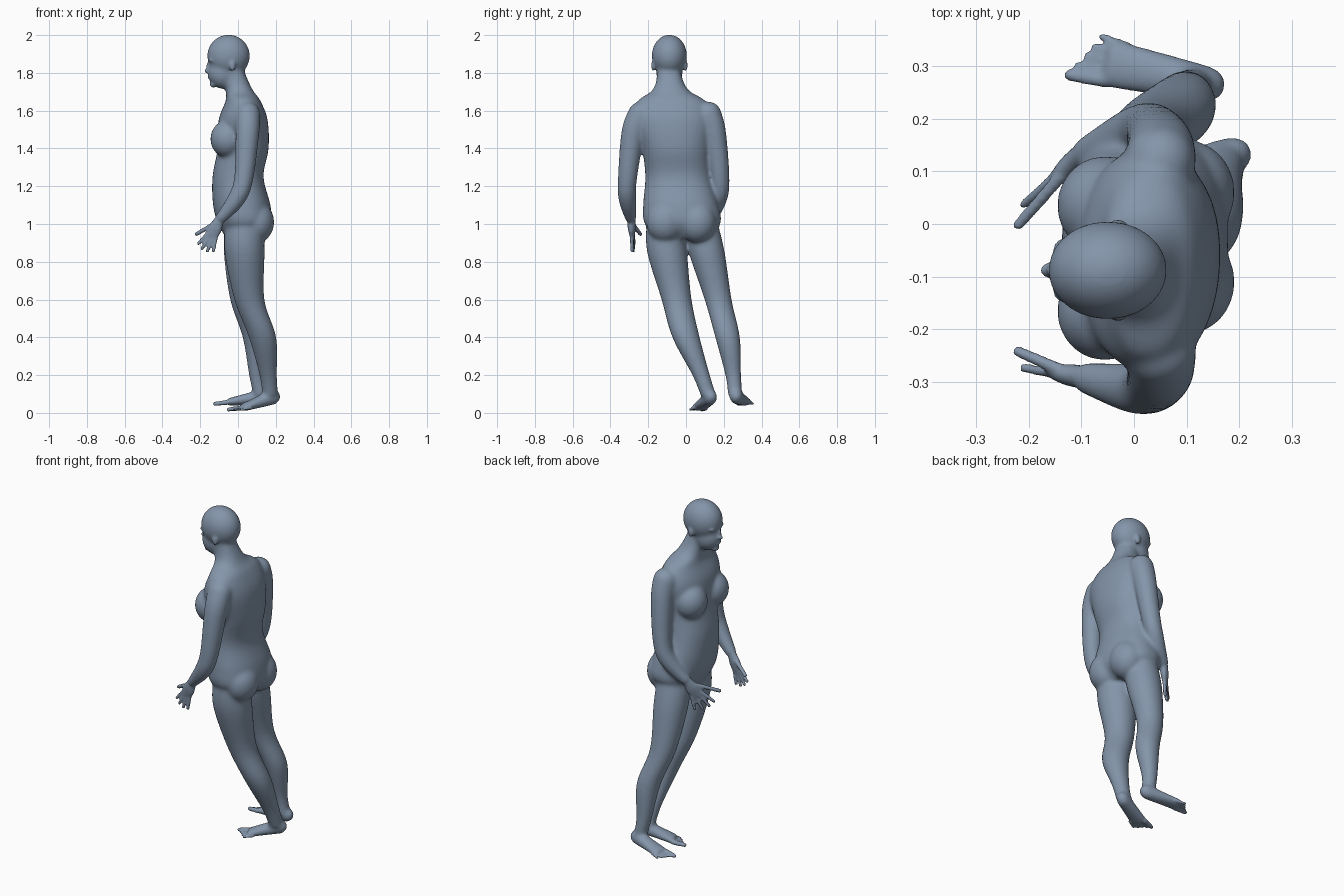
import bpy, bmesh, math
from mathutils import Vector, Matrix

if "Cube" in bpy.data.objects:
    bpy.data.objects.remove(bpy.data.objects["Cube"], do_unlink=True)

colour = (.23, .3, .4, 1)
skin = bpy.data.materials.new("slate_blue")
skin.use_nodes = True
skin.diffuse_color = colour
skin.node_tree.nodes["Principled BSDF"].inputs["Base Color"].default_value = colour

bm = bmesh.new()
body = bpy.data.objects.new("body", bpy.data.meshes.new("body"))
bpy.context.collection.objects.link(body)
bpy.context.view_layer.objects.active = body
body.select_set(True)
UP = Vector((0, 0, 1))
BACK = Vector((1, 0, 0))


def catmull_rom(before, start, end, after, t):
    """Smooth value between start and end."""
    bend = 2 * before - 5 * start + 4 * end - after
    twist = 3 * start - before - 3 * end + after
    return start + ((end - before) * t + bend * t ** 2 + twist * t ** 3) / 2


def refine(rings, steps=5):
    """Add smoothly interpolated rings between the given ones."""
    padded = [rings[0], *rings, rings[-1]]
    result = []
    for window in zip(padded, padded[1:], padded[2:], padded[3:]):
        for step in range(steps):
            result.append([catmull_rom(*values, step / steps) for values in zip(*window)])
    return result + [rings[-1]]


def loft(rings, reference=UP, level=False, power=2, sides=28):
    """Closed tube through rings (x, y, z, radius, radius); level rings stay horizontal."""
    rings = refine(rings)
    centres = [Vector(ring[:3]) for ring in rings]
    last = len(rings) - 1
    loops = []
    for i, (centre, ring) in enumerate(zip(centres, rings)):
        tangent = UP
        if not level:
            tangent = (centres[min(i + 1, last)] - centres[max(i - 1, 0)]).normalized()
        v = tangent.cross(reference).normalized()
        u = v.cross(tangent)
        loop = []
        for k in range(sides):
            angle = math.tau * k / sides
            c, s = (math.copysign(abs(w) ** (2 / power), w)
                    for w in (math.cos(angle), math.sin(angle)))
            loop.append(bm.verts.new(centre + u * c * ring[3] + v * s * ring[4]))
        loops.append(loop)
    for lower, upper in zip(loops, loops[1:]):
        for k in range(sides):
            following = (k + 1) % sides
            bm.faces.new((lower[k], lower[following], upper[following], upper[k]))
    bm.faces.new(reversed(loops[0]))
    bm.faces.new(loops[-1])


def blob(centre, size):
    """Ellipsoid with the given half sizes."""
    matrix = Matrix.Translation(centre) @ Matrix.Diagonal((*size, 1))
    bmesh.ops.create_uvsphere(bm, u_segments=24, v_segments=16, radius=1, matrix=matrix)


def digit(root, tip, radius):
    """Rounded, slightly tapered finger or toe."""
    end = radius * .85
    loft([(*root, radius, radius), (*tip, end, end)], sides=12)
    blob(tip, (end, end, end))


def limb(heights, xs, ys, radii, level):
    """Round tube through joints given by coordinate."""
    loft(list(zip(xs, ys, heights, radii, radii)), BACK, level)


def hand(wrist, forward, thumb_side):
    """Flat palm with four fanned fingers and a thumb."""
    def reach(angle, length):
        return wrist + (forward * math.cos(angle) - UP * math.sin(angle)) * length

    middle = 1.1
    loft([(*reach(middle, -.03), .024, .022),
          (*reach(middle, .01), .028, .022),
          (*reach(middle, .05), .038, .02),
          (*reach(middle, .1), .034, .011)])
    for finger in range(4):
        angle = middle + (finger - 1.4) * .18
        length = .18 - abs(finger - 1.5) * .01
        digit(reach(angle, .08), reach(angle, length), .011)
    digit(reach(.7, .02), reach(.55, .14) + thumb_side * .03, .013)


def foot(heel, ball):
    """Foot flattening and widening from heel to ball."""
    blob(heel, (.036, .034, .036))
    rings = []
    for t in (0, .3, .6, 1):
        rings.append((*heel.lerp(ball, t), .042 - .022 * t, .035 + .015 * t))
    loft(rings)


def toes(heel, ball, inner_sign):
    """Five toes fanned across the ball, the big toe on the inner side."""
    forward = ball - heel
    forward.z = 0
    forward.normalize()
    inner = UP.cross(forward) * inner_sign
    for toe in range(5):
        root = ball + inner * (.034 - toe * .018) - forward * (toe * .007 + .01)
        tip = root + forward * (.07 - toe * .004) + inner * (.004 - toe * .003) - UP * .008
        digit(root, tip, .009 if toe else .014)


def fuse(smoothing):
    """Merge all parts into one continuous, relaxed skin."""
    bmesh.ops.recalc_face_normals(bm, faces=bm.faces)
    bm.to_mesh(body.data)
    remesh = body.modifiers.new("fuse", "REMESH")
    remesh.mode = "VOXEL"
    remesh.voxel_size = .0065
    relax = body.modifiers.new("relax", "SMOOTH")
    relax.factor = .5
    relax.iterations = smoothing
    for modifier in ("fuse", "relax"):
        bpy.ops.object.modifier_apply(modifier=modifier)
    bm.clear()
    bm.from_mesh(body.data)


# Torso and neck, leaning sideways as they rise
torso = [(.92, .03, .09, .12), (1, .035, .14, .2), (1.1, .02, .152, .2),
         (1.25, 0, .135, .175), (1.4, .027, .135, .18), (1.55, .027, .13, .21),
         (1.65, .027, .093, .18), (1.7, .01, .074, .105), (1.75, -.008, .066, .074),
         (1.83, -.03, .055, .06)]
loft([(x, (.8 - z) * .09, z, depth, width) for z, x, depth, width in torso],
     BACK, level=True, power=2.25, sides=40)
for side in (-1, 1):
    blob((-.055, side * .1 - .065, 1.45), (.092, .095, .1))    # breasts
    blob((.1, side * .085 - .025, 1.01), (.092, .1, .11))      # buttocks

# Head
middle = -.088
blob((-.05, middle, 1.89), (.114, .094, .113))      # skull
blob((-.078, middle, 1.8), (.083, .07, .085))       # jaw

# Arms share heights and thickness
arm_heights = (1.58, 1.48, 1.24, 1.13, 1.02)
arm_xs = (.05, .05, .03, -.01, -.1)
arm_radii = (.068, .063, .051, .047, .029)
left_arm_ys = (-.24, -.28, -.31, -.31, -.29)
right_arm_ys = (.12, .15, .18, .17, .13)
for ys in (left_arm_ys, right_arm_ys):
    limb(arm_heights, arm_xs, ys, arm_radii, level=False)
    shoulder = arm_radii[0]
    blob((arm_xs[0], ys[0], arm_heights[0]), (shoulder, shoulder, shoulder))

# Legs share heights and thickness
leg_heights = (1, .85, .6, .4, .2, .09)
leg_radii = (.1, .106, .08, .073, .047, .042)
limb(leg_heights, (.035, .035, .06, .13, .16, .17), (-.11, -.1, -.05, 0, .08, .12),
     leg_radii, level=True)
limb(leg_heights, (.02, .02, .03, .09, .1, .12), (.08, .11, .17, .22, .25, .26),
     [radius * .9 for radius in leg_radii], level=True)
left_foot = Vector((.19, .132, .085)), Vector((.02, .07, .026))
right_foot = Vector((.14, .265, .088)), Vector((-.055, .307, .056))
foot(*left_foot)
foot(*right_foot)
fuse(smoothing=26)

# Face and ears
blob((-.13, middle, 1.74), (.02, .026, .018))       # chin
blob((-.148, middle, 1.775), (.012, .024, .01))     # lips
blob((-.155, middle, 1.83), (.014, .011, .03))      # nose bridge
blob((-.162, middle, 1.81), (.016, .015, .012))     # nose tip
for side in (-1, 1):
    blob((-.136, middle + side * .032, 1.866), (.02, .03, .009))   # brow
    blob((-.03, middle + side * .085, 1.84), (.018, .011, .03))    # ear

# Hands and toes
for ys, drift, thumb in ((left_arm_ys, .15, 1), (right_arm_ys, -.85, -1)):
    hand(Vector((arm_xs[-1], ys[-1], arm_heights[-1])), Vector((-1, drift, 0)),
         Vector((0, thumb, 0)))
toes(*left_foot, -1)
toes(*right_foot, 1)
fuse(smoothing=4)

bm.free()
body.data.materials.clear()
body.data.materials.append(skin)
bpy.ops.object.shade_smooth()
